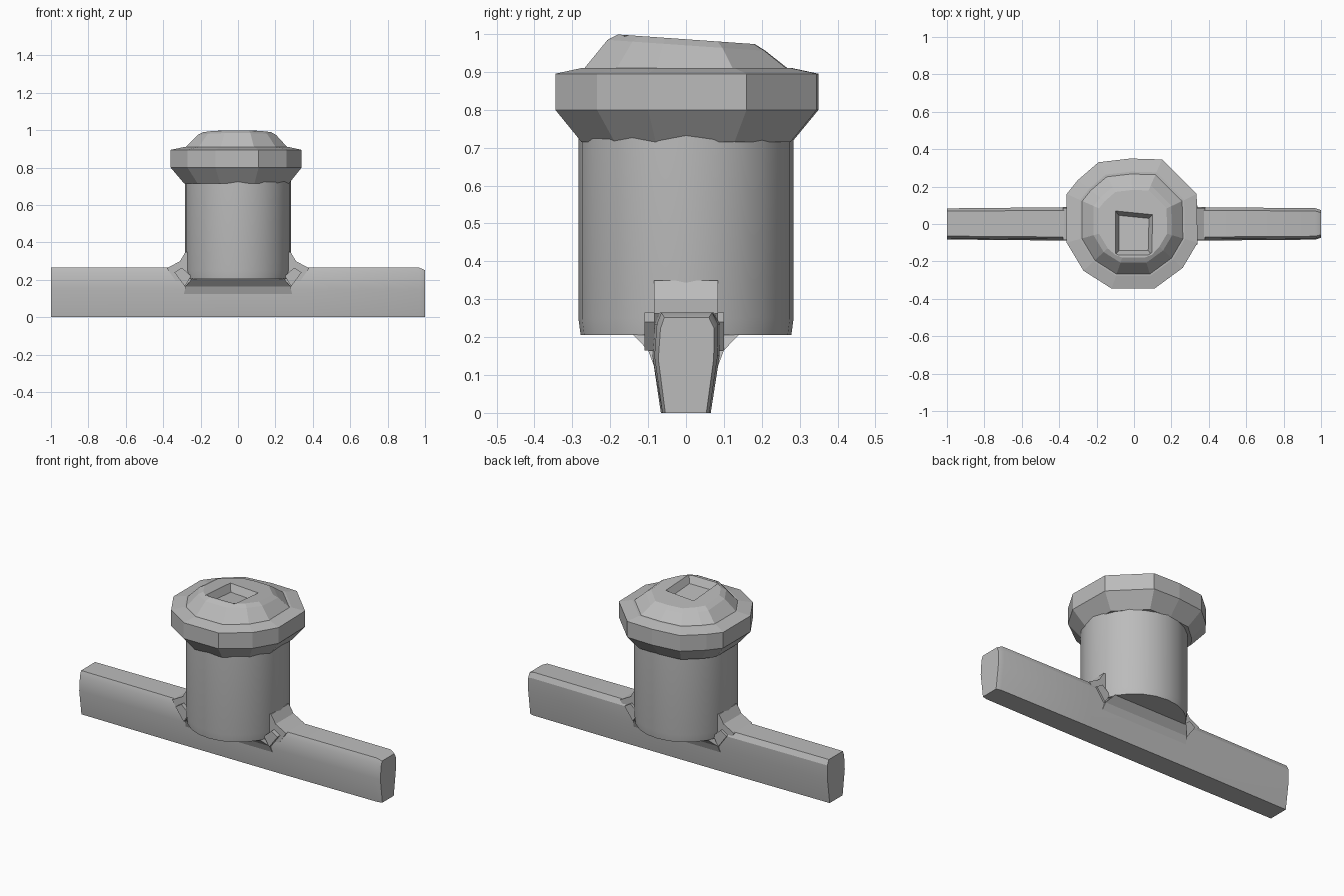
import bpy, bmesh, math
from mathutils import Vector

cube = bpy.data.objects.get("Cube")
if cube:
    bpy.data.objects.remove(cube)

grey = bpy.data.materials.new("plain grey")
grey.use_nodes = True
COLOUR = (0.5, 0.5, 0.5, 1)
grey.diffuse_color = COLOUR
grey.node_tree.nodes["Principled BSDF"].inputs["Base Color"].default_value = COLOUR


def finish(name, bm, smooth=None):
    bmesh.ops.recalc_face_normals(bm, faces=bm.faces)
    mesh = bpy.data.meshes.new(name)
    bm.to_mesh(mesh)
    bm.free()
    mesh.materials.append(grey)
    obj = bpy.data.objects.new(name, mesh)
    bpy.context.collection.objects.link(obj)
    if smooth:
        bpy.ops.object.select_all(action="DESELECT")
        obj.select_set(True)
        bpy.context.view_layer.objects.active = obj
        bpy.ops.object.shade_smooth_by_angle(angle=math.radians(smooth))
    return obj


def loft(name, rings, smooth=None, cap_end=True):
    """Skin a list of equal-length point rings and close both ends."""
    bm = bmesh.new()
    loops = [[bm.verts.new(p) for p in ring] for ring in rings]
    for a, b in zip(loops, loops[1:]):
        for i in range(len(a)):
            j = (i + 1) % len(a)
            bm.faces.new((a[i], a[j], b[j], b[i]))
    bm.faces.new(loops[0][::-1])
    if cap_end:
        bm.faces.new(loops[-1])
    return finish(name, bm, smooth)


def circle(radius, z, sides=24):
    return [Vector((radius * math.cos(math.tau * i / sides),
                    radius * math.sin(math.tau * i / sides), z)) for i in range(sides)]


# Crossbar: one cross-section carried along x, slightly narrowed at the right end
section = [(-.065, 0), (.064, 0), (.087, .15), (.088, .235), (.072, .265),
           (-.068, .265), (-.08, .235), (-.087, .15)]


def bar_ring(x, width=1, height=1):
    return [Vector((x, y * width, z * height)) for y, z in section]


loft("crossbar", [bar_ring(-1, .95), bar_ring(-.36, 1.02), bar_ring(.36, 1.02),
                  bar_ring(.97, .96), bar_ring(1, .84, .95)], 25)

# Drum-shaped body
loft("body", [circle(.278, .205), circle(.284, .25), circle(.284, .74)], 30)

# Flared neck blending the crossbar into the underside of the body
loft("underside_flare", [
    [Vector((x * sx, y * sy, z)) for x, y in ((-1, -1), (1, -1), (1, 1), (-1, 1))]
    for sx, sy, z in ((.29, .083, .12), (.28, .1, .165), (.245, .14, .207))])

# Gussets where the body meets the top of the crossbar
for name, side in (("left_gusset", 1), ("right_gusset", -1)):
    profile = [(.24, .16), (.31, .16), (.38, .262), (.31, .3), (.28, .35), (.24, .35)]
    loft(name, [[Vector((side * x, y, z)) for x, z in profile] for y in (-.085, .085)])
    # Small drooping skirt at the corner of the joint
    droop = [(.25, .22), (.30, .265), (.34, .24), (.285, .165)]
    loft(name + "_skirt", [[Vector((side * x, y, z)) for x, z in droop]
                           for y in (-.11, .1)])

# Faceted rim with its uneven outline
outline = [(-.36, .16), (-.36, -.1), (-.27, -.25), (-.12, -.345), (.11, -.345),
           (.26, -.235), (.34, -.1), (.335, .16), (.15, .345), (-.02, .35),
           (-.19, .33), (-.3, .235)]


def rim_ring(scale, z, tilt=0):
    return [Vector((x * scale, y * scale, z - tilt * y * scale)) for x, y in outline]


loft("rim", [rim_ring(.8, .715), rim_ring(1, .80), rim_ring(1, .895),
             rim_ring(.8, .91)])

# Domed cap, tilted a little to the back, with a square socket sunk in its top
square = [(-.1, -.165), (.095, -.165), (.1, .05), (-.1, .07)]


def cap_z(y, z=.986):
    return z - .07 * y


bm = bmesh.new()
loops = [[bm.verts.new(p) for p in rim_ring(s, z, t)]
         for s, z, t in ((.8, .9, 0), (.6, .97, .07), (.52, .986, .07))]
for a, b in zip(loops, loops[1:]):
    for i in range(len(a)):
        j = (i + 1) % len(a)
        bm.faces.new((a[i], a[j], b[j], b[i]))
mouth = [bm.verts.new((x, y, cap_z(y))) for x, y in square]
floor = [bm.verts.new((x * .8, y * .8 - .01, cap_z(y, .945))) for x, y in square]
for i in range(4):
    j = (i + 1) % 4
    bm.faces.new((mouth[i], mouth[j], floor[j], floor[i]))
bm.faces.new(floor)
top_edges = [bm.edges.get((ring[i], ring[(i + 1) % len(ring)]))
             for ring in (loops[-1], mouth) for i in range(len(ring))]
bmesh.ops.triangle_fill(bm, edges=top_edges, use_beauty=True)
finish("cap", bm)
